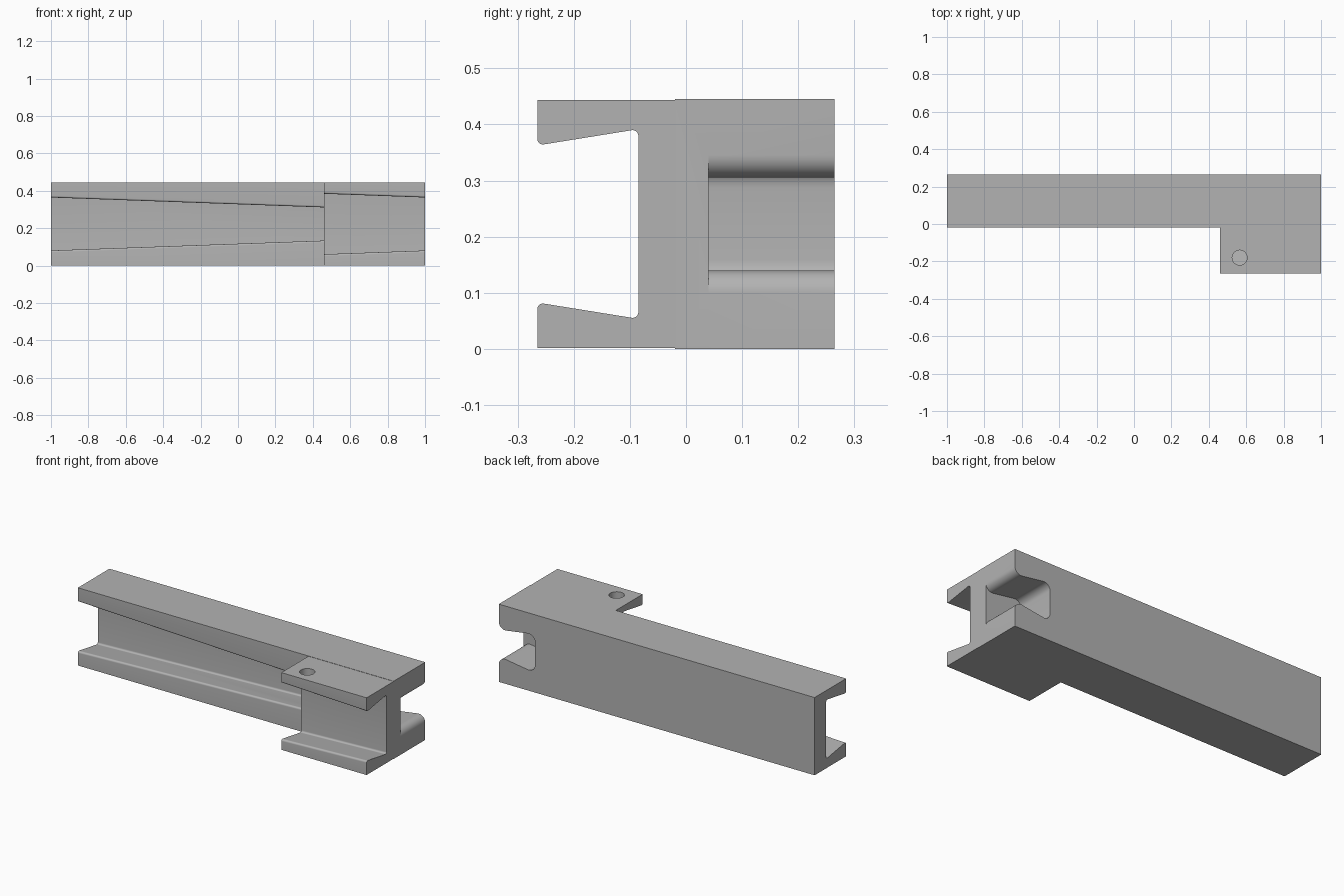
import bpy, bmesh, math
from mathutils import Vector

if "Cube" in bpy.data.objects:
    bpy.data.objects.remove(bpy.data.objects["Cube"], do_unlink=True)

HEIGHT = 0.445
grey = bpy.data.materials.new("plain grey")
grey.use_nodes = True
grey.diffuse_color = (0.45, 0.45, 0.45, 1)
grey.node_tree.nodes["Principled BSDF"].inputs["Base Color"].default_value = grey.diffuse_color


def rounded(points, steps=8):
    """Replace each corner (u, v, radius) by an arc."""
    out = []
    for i, (u, v, r) in enumerate(points):
        p = Vector((u, v))
        if r == 0:
            out.append(p)
            continue
        a = (Vector(points[i - 1][:2]) - p).normalized()
        b = (Vector(points[(i + 1) % len(points)][:2]) - p).normalized()
        half = a.angle(b) / 2
        centre = p + (a + b).normalized() * (r / math.sin(half))
        start = p + a * (r / math.tan(half)) - centre
        end = p + b * (r / math.tan(half)) - centre
        total = start.angle(end)
        for k in range(steps + 1):
            t = k / steps
            out.append(centre + (start * math.sin((1 - t) * total)
                                 + end * math.sin(t * total)) / math.sin(total))
    return out


def loft(name, ring_a, ring_b):
    """Closed solid between two matching rings."""
    bm = bmesh.new()
    a = [bm.verts.new(p) for p in ring_a]
    b = [bm.verts.new(p) for p in ring_b]
    n = len(a)
    bm.faces.new(a)
    bm.faces.new(b)
    for i in range(n):
        j = (i + 1) % n
        bm.faces.new((a[i], a[j], b[j], b[i]))
    bmesh.ops.recalc_face_normals(bm, faces=bm.faces)
    mesh = bpy.data.meshes.new(name)
    bm.to_mesh(mesh)
    bm.free()
    mesh.materials.append(grey)
    ob = bpy.data.objects.new(name, mesh)
    bpy.context.collection.objects.link(ob)
    return ob


def mirrored(half):
    """Add the upper half of a section that is symmetric in height."""
    return half + [(u, HEIGHT - v, r) for u, v, r in reversed(half)]


def channel_ring(x, front, back, thicken, base=0.0):
    """Section with a flared groove open to the front."""
    half = [(back, base, 0), (front, base, 0),
            (front, 0.0825 + thicken, 0.01),
            (front + 0.18, 0.0535 + thicken, 0.01)]
    return [(x, p.x, p.y) for p in rounded(mirrored(half))]


def combine(target, other, operation):
    mod = target.modifiers.new(operation.lower(), "BOOLEAN")
    mod.operation = operation
    mod.solver = "EXACT"
    mod.object = other
    bpy.context.view_layer.objects.active = target
    bpy.ops.object.modifier_apply(modifier=mod.name)
    bpy.data.objects.remove(other, do_unlink=True)


SEAM, STEP, WALL, BACK = 0.46, -0.02, 0.04, 0.265

# Long channel with flanges that thicken toward the block
beam = loft("channel_beam", channel_ring(-1, STEP, BACK, 0),
            channel_ring(SEAM, STEP, BACK, 0.053))

# Front clamp of the end block
clamp = loft("front_clamp", channel_ring(SEAM, -BACK, STEP, -0.02, 0.0015),
             channel_ring(1, -BACK, STEP, 0, 0.0015))

# Solid web behind the clamp
corners = [(SEAM, 0), (1, 0), (1, HEIGHT), (SEAM, HEIGHT)]
web = loft("block_web", [(x, STEP, z) for x, z in corners],
           [(x, WALL, z) for x, z in corners])

# Rear of the block with a flared slot open to the end and back
slot = rounded(mirrored([(SEAM, 0, 0), (1, 0, 0), (1, 0.146, 0.04), (0.77, 0.112, 0.04)]))
rear = loft("slotted_rear", [(p.x, WALL, p.y) for p in slot],
            [(p.x, BACK, p.y) for p in slot])

for part in (web, clamp, rear):
    combine(beam, part, "UNION")

# Bolt hole through the upper flange of the clamp
circle = [(0.565 + 0.04 * math.cos(k * math.tau / 32), -0.18 + 0.04 * math.sin(k * math.tau / 32))
          for k in range(32)]
hole = loft("bolt_hole", [(x, y, 0.3) for x, y in circle], [(x, y, 0.5) for x, y in circle])
hole.hide_render = True
combine(beam, hole, "DIFFERENCE")

# Smooth fillets, sharp edges elsewhere
bpy.ops.object.select_all(action="DESELECT")
beam.select_set(True)
bpy.context.view_layer.objects.active = beam
bpy.ops.object.shade_smooth_by_angle(angle=math.radians(25))
